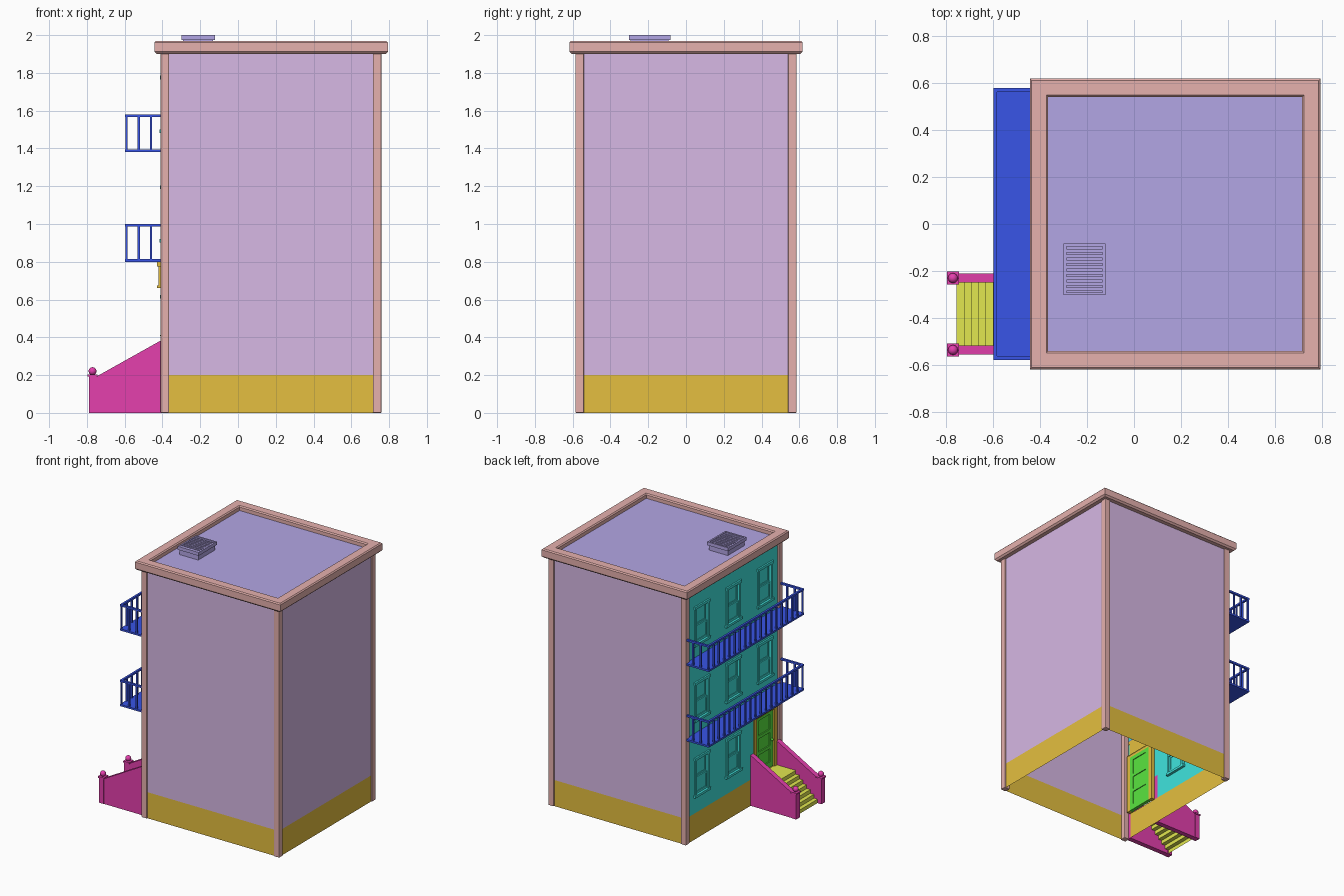
import bpy, bmesh
from mathutils import Matrix, Vector

if "Cube" in bpy.data.objects:
    bpy.data.objects.remove(bpy.data.objects["Cube"])

COLORS = {
    "wall": (0.68, 0.48, 0.78), "base": (0.78, 0.52, 0.05), "trim": (0.79, 0.44, 0.42),
    "facade": (0.05, 0.78, 0.73), "stoop": (0.78, 0.05, 0.42), "steps": (0.76, 0.80, 0.08),
    "iron": (0.04, 0.09, 0.80), "door": (0.10, 0.78, 0.05), "roof": (0.45, 0.38, 0.78)}
mats = {}
for key, c in COLORS.items():
    mats[key] = bpy.data.materials.new(key)
    mats[key].diffuse_color = (*c, 1)


def finish(bm, name, mat, bevel=0.0):
    me = bpy.data.meshes.new(name)
    bm.to_mesh(me)
    bm.free()
    ob = bpy.data.objects.new(name, me)
    bpy.context.collection.objects.link(ob)
    me.materials.append(mats[mat])
    if bevel:
        mod = ob.modifiers.new("bevel", 'BEVEL')
        mod.width, mod.segments = bevel, 2
    return ob


def add_box(bm, x0, x1, y0, y1, z0, z1):
    m = Matrix.Translation(((x0 + x1) / 2, (y0 + y1) / 2, (z0 + z1) / 2))
    m = m @ Matrix.Diagonal((x1 - x0, y1 - y0, z1 - z0, 1))
    bmesh.ops.create_cube(bm, size=1, matrix=m)


def boxes(name, mat, items, bevel=0.0):
    bm = bmesh.new()
    for b in items:
        add_box(bm, *b)
    return finish(bm, name, mat, bevel)


def sheet(bm, *pts):
    bm.faces.new([bm.verts.new(p) for p in pts])


def prism(bm, profile, y0, y1):
    """Closed x-z profile extruded along y."""
    f = bm.faces.new([bm.verts.new((x, y0, z)) for x, z in profile])
    r = bmesh.ops.extrude_face_region(bm, geom=[f])
    bmesh.ops.translate(bm, vec=(0, y1 - y0, 0),
                        verts=[v for v in r["geom"] if isinstance(v, bmesh.types.BMVert)])
    bmesh.ops.recalc_face_normals(bm, faces=bm.faces)


X0, X1, Y = -0.40, 0.75, 0.575          # wall planes
BASE, TOP = 0.20, 1.91
DOOR_Y, FLOOR = -0.383, 0.58
COLUMNS = (-0.383, 0.0, 0.383)

# Plain side walls and the base course (thin shell, open underneath)
corners = [(X0, -Y), (X1, -Y), (X1, Y), (X0, Y)]
for name, mat, z0, z1, count in (("side_walls", "wall", BASE, TOP, 3), ("base_course", "base", 0, BASE, 4)):
    bm = bmesh.new()
    for i in range(count):
        a, b = corners[i], corners[(i + 1) % 4]
        sheet(bm, (*a, z0), (*b, z0), (*b, z1), (*a, z1))
    finish(bm, name, mat)

# Facade wall with openings for windows and door
windows = [(y, 0.34 + FLOOR * k) for k in range(3) for y in COLUMNS if k or y != COLUMNS[0]]
holes = [(y - 0.07, y + 0.07, z, z + 0.265) for y, z in windows]
holes.append((DOOR_Y - 0.12, DOOR_Y + 0.12, BASE, 0.68))
ys = sorted({-Y, Y} | {h[i] for h in holes for i in (0, 1)})
zs = sorted({BASE, TOP} | {h[i] for h in holes for i in (2, 3)})
bm = bmesh.new()
for a, b in zip(ys, ys[1:]):
    for c, d in zip(zs, zs[1:]):
        cy, cz = (a + b) / 2, (c + d) / 2
        if not any(h[0] < cy < h[1] and h[2] < cz < h[3] for h in holes):
            sheet(bm, (X0, b, c), (X0, a, c), (X0, a, d), (X0, b, d))
bmesh.ops.remove_doubles(bm, verts=bm.verts, dist=1e-5)
finish(bm, "facade_wall", "facade")

# Sash windows: casing, lintel, sill, two stepped sashes and glass
parts, glass = [], []
for y, z in windows:
    t = z + 0.265
    m = z + 0.13
    for s in (-1, 1):
        e = sorted((y + s * 0.068, y + s * 0.086))
        parts.append((X0 - 0.008, X0 + 0.02, *e, z, t))
        e = sorted((y + s * 0.054, y + s * 0.070))
        parts.append((X0 + 0.002, X0 + 0.012, *e, z, m))
        parts.append((X0 + 0.010, X0 + 0.020, *e, m, t))
    parts += [(X0 - 0.012, X0 + 0.02, y - 0.092, y + 0.092, t, t + 0.02),
              (X0 - 0.015, X0 + 0.02, y - 0.096, y + 0.096, z - 0.018, z),
              (X0 + 0.002, X0 + 0.012, y - 0.054, y + 0.054, z, z + 0.018),
              (X0 + 0.002, X0 + 0.012, y - 0.054, y + 0.054, m - 0.014, m),
              (X0 + 0.010, X0 + 0.020, y - 0.070, y + 0.070, m, m + 0.012),
              (X0 + 0.010, X0 + 0.020, y - 0.054, y + 0.054, t - 0.014, t)]
    glass += [(X0 + 0.006, X0 + 0.008, y - 0.055, y + 0.055, z, m),
              (X0 + 0.014, X0 + 0.016, y - 0.055, y + 0.055, m, t)]
boxes("window_frames", "facade", parts)
boxes("window_panes", "facade", glass)

# Corner posts
boxes("corner_posts", "trim", [
    (x, x + 0.046, y, y + 0.046, 0, 1.905) for x in (-0.41, 0.714) for y in (-0.586, 0.54)], 0.006)

# Cornice ring swept from a small section
cx = 0.175
section = [(0.54, 1.90), (0.606, 1.90), (0.618, 1.912), (0.618, 1.962), (0.610, 1.97), (0.548, 1.97), (0.54, 1.962)]
bm = bmesh.new()
rings = [[bm.verts.new((cx + sx * r, sy * r, z)) for r, z in section]
         for sx, sy in ((-1, -1), (1, -1), (1, 1), (-1, 1))]
n = len(section)
for i in range(4):
    a, b = rings[i], rings[(i + 1) % 4]
    for j in range(n):
        k = (j + 1) % n
        bm.faces.new((a[j], b[j], b[k], a[k]))
bmesh.ops.recalc_face_normals(bm, faces=bm.faces)
finish(bm, "cornice", "trim")

# Roof deck and slatted roof vent
boxes("roof_deck", "roof", [(-0.38, 0.73, -0.56, 0.56, 1.92, 1.935)])
vx0, vx1, vy0, vy1 = -0.30, -0.122, -0.303, -0.083
vent = [(vx0 + 0.01, vx1 - 0.01, vy0 + 0.01, vy1 - 0.01, 1.93, 1.974),
        (vx0, vx0 + 0.012, vy0, vy1, 1.974, 2.0), (vx1 - 0.012, vx1, vy0, vy1, 1.974, 2.0),
        (vx0, vx1, vy0, vy0 + 0.012, 1.974, 2.0), (vx0, vx1, vy1 - 0.012, vy1, 1.974, 2.0)]
vent += [(vx0 + 0.01, vx1 - 0.01, y, y + 0.014, 1.974, 1.996)
         for y in (vy0 + 0.018 + 0.0235 * i for i in range(8))]
boxes("roof_vent", "roof", vent)

# Balconies: slab, top rail and balusters on three sides
bx, by = -0.598, 0.578
for k, level in enumerate(("lower", "upper")):
    z = 0.80 + FLOOR * k
    p = [(bx, X0, -by, by, z, z + 0.014), (bx, bx + 0.016, -by, by, z + 0.186, z + 0.2)]
    for s in (-1, 1):
        e = sorted((s * by, s * (by - 0.016)))
        p.append((bx + 0.016, X0, *e, z + 0.186, z + 0.2))
        e = sorted((s * (by - 0.002), s * (by - 0.014)))
        p += [(x - 0.006, x + 0.006, *e, z + 0.014, z + 0.186) for x in (-0.525, -0.46)]
    for i in range(19):
        y = -0.57 + 1.14 * i / 18
        p.append((bx + 0.002, bx + 0.014, y - 0.006, y + 0.006, z + 0.014, z + 0.186))
    boxes(level + "_balcony", "iron", p)

# Front door with raised rails around recessed panels
d0, d1, dx = DOOR_Y - 0.105, DOOR_Y + 0.105, X0 + 0.012
door = [(dx, dx + 0.012, d0, d1, BASE, 0.64)]
for a, b in ((d0, d0 + 0.035), (d1 - 0.035, d1)):
    door.append((dx - 0.008, dx + 0.018, a, b, BASE, 0.64))
for z0, z1 in ((0.20, 0.245), (0.345, 0.37), (0.47, 0.495), (0.61, 0.64)):
    door.append((dx - 0.008, dx + 0.018, d0 + 0.035, d1 - 0.035, z0, z1))
boxes("front_door", "door", door)
bm = bmesh.new()
bmesh.ops.create_uvsphere(bm, u_segments=12, v_segments=8, radius=0.010,
                          matrix=Matrix.Translation((dx - 0.014, d0 + 0.018, 0.41)))
knob = finish(bm, "door_knob", "door")

# Door surround: jambs, head, frieze and hood
boxes("door_surround", "base", [
    (X0 - 0.010, X0 + 0.03, DOOR_Y - 0.138, d0, BASE, 0.66),
    (X0 - 0.010, X0 + 0.03, d1, DOOR_Y + 0.138, BASE, 0.66),
    (X0 - 0.010, X0 + 0.03, d0, d1, 0.64, 0.66),
    (X0 - 0.028, X0 + 0.02, DOOR_Y - 0.145, DOOR_Y + 0.145, 0.66, 0.675),
    (X0 - 0.022, X0 + 0.005, DOOR_Y - 0.138, DOOR_Y + 0.138, 0.675, 0.775),
    (X0 - 0.030, X0 + 0.005, DOOR_Y - 0.15, DOOR_Y + 0.15, 0.775, 0.80)])

# Entrance steps as a folded sheet, open underneath
run, rise, x, z = 0.031, BASE / 7, -0.755, 0.0
path = [(x, z)]
for i in range(7):
    z += rise
    path.append((x, z))
    x = x + run if i < 6 else X0
    path.append((x, z))
bm = bmesh.new()
y0, y1 = DOOR_Y - 0.137, DOOR_Y + 0.137
for (xa, za), (xb, zb) in zip(path, path[1:]):
    sheet(bm, (xa, y1, za), (xa, y0, za), (xb, y0, zb), (xb, y1, zb))
bmesh.ops.remove_doubles(bm, verts=bm.verts, dist=1e-5)
finish(bm, "entrance_steps", "steps")

# Sloped stoop walls, newel posts and ball finials
side = [(-0.785, 0), (X0, 0), (X0, 0.388), (-0.745, 0.195), (-0.785, 0.195)]
bm, balls = bmesh.new(), bmesh.new()
newels = []
for s in (-1, 1):
    y = DOOR_Y + s * 0.153
    prism(bm, side, y - 0.019, y + 0.019)
    newels += [(-0.79, -0.75, y - 0.022, y + 0.022, 0, 0.192),
               (-0.796, -0.744, y - 0.027, y + 0.027, 0.192, 0.203)]
    bmesh.ops.create_uvsphere(balls, u_segments=16, v_segments=10, radius=0.021,
                              matrix=Matrix.Translation((-0.77, y, 0.221)))
finish(bm, "stoop_walls", "stoop")
boxes("newel_posts", "stoop", newels)
finials = finish(balls, "ball_finials", "stoop")

for ob in (knob, finials):
    for poly in ob.data.polygons:
        poly.use_smooth = True

for m in bpy.data.materials:
    if m.users and not m.is_grease_pencil:
        m.use_nodes = True
        m.node_tree.nodes["Principled BSDF"].inputs["Base Color"].default_value = m.diffuse_color
